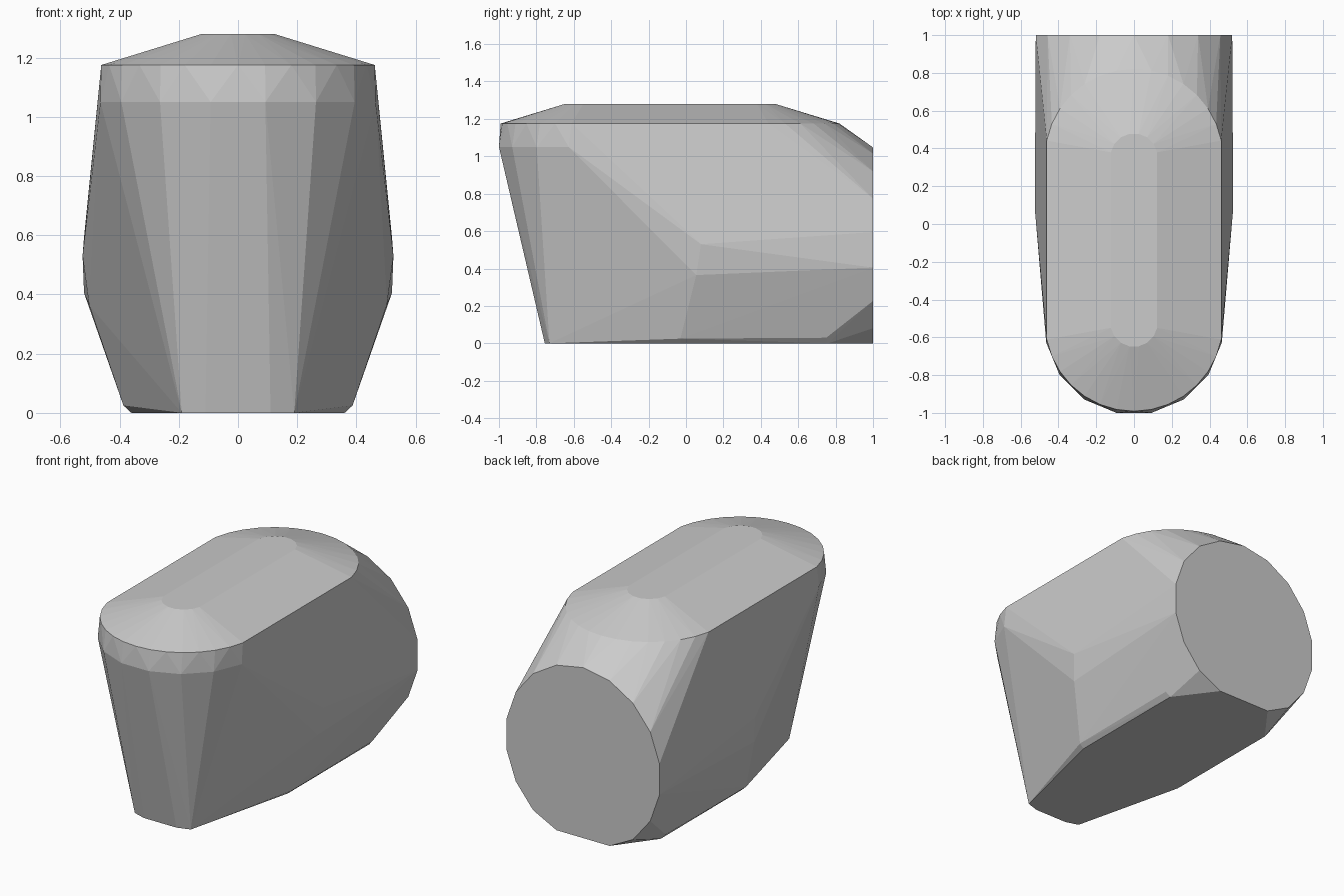
import bpy, bmesh
from math import sin, cos, radians

if "Cube" in bpy.data.objects:
    bpy.data.objects.remove(bpy.data.objects["Cube"])

points = []


def add(x, y, z):
    """Point plus its mirror across x = 0."""
    points.extend([(x, y, z), (-x, y, z)])


def half_round(radius, cy, z, start, step, direction):
    """Half circle facing front (-1) or back (+1), both sides."""
    a = start
    while a < 90:
        t = radians(a)
        add(radius * sin(t), cy + direction * radius * cos(t), z)
        a += step


# top plateau and the sloped rim of the lid
for cy, d in ((-0.525, -1), (0.355, 1)):
    half_round(0.125, cy, 1.28, 11.25, 22.5, d)
    half_round(0.471, cy - d * 0.005, 1.175, 0, 11.25, d)

# lower front edge of the rim
half_round(0.474, -0.535, 1.05, 11.25, 22.5, -1)

# round flat back end, cut off level with the floor
for a in range(-70, 91, 20):
    t = radians(a)
    add(0.528 * cos(t), 1.0, max(0.0, 0.5 + 0.547 * sin(t)))

# side bulge and base outline
for p in ((0.525, 0.08, 0.53), (0.503, 0.055, 0.365),
          (0.387, -0.03, 0.025), (0.387, 0.75, 0.03),
          (0.36, -0.03, 0.0), (0.36, 0.76, 0.0),
          (0.2, -0.645, 0.0), (0.19, -0.73, 0.0), (0.11, -0.755, 0.0)):
    add(*p)

# wrap everything in one faceted convex skin
bm = bmesh.new()
for p in points:
    bm.verts.new(p)
bmesh.ops.remove_doubles(bm, verts=bm.verts, dist=0.0005)
bmesh.ops.convex_hull(bm, input=bm.verts)
bmesh.ops.delete(bm, geom=[v for v in bm.verts if not v.link_faces], context='VERTS')
bmesh.ops.dissolve_limit(bm, angle_limit=radians(0.5), verts=bm.verts, edges=bm.edges)
bmesh.ops.recalc_face_normals(bm, faces=bm.faces)
mesh = bpy.data.meshes.new("faceted_body")
bm.to_mesh(mesh)
bm.free()
bpy.context.collection.objects.link(bpy.data.objects.new("faceted_body", mesh))
